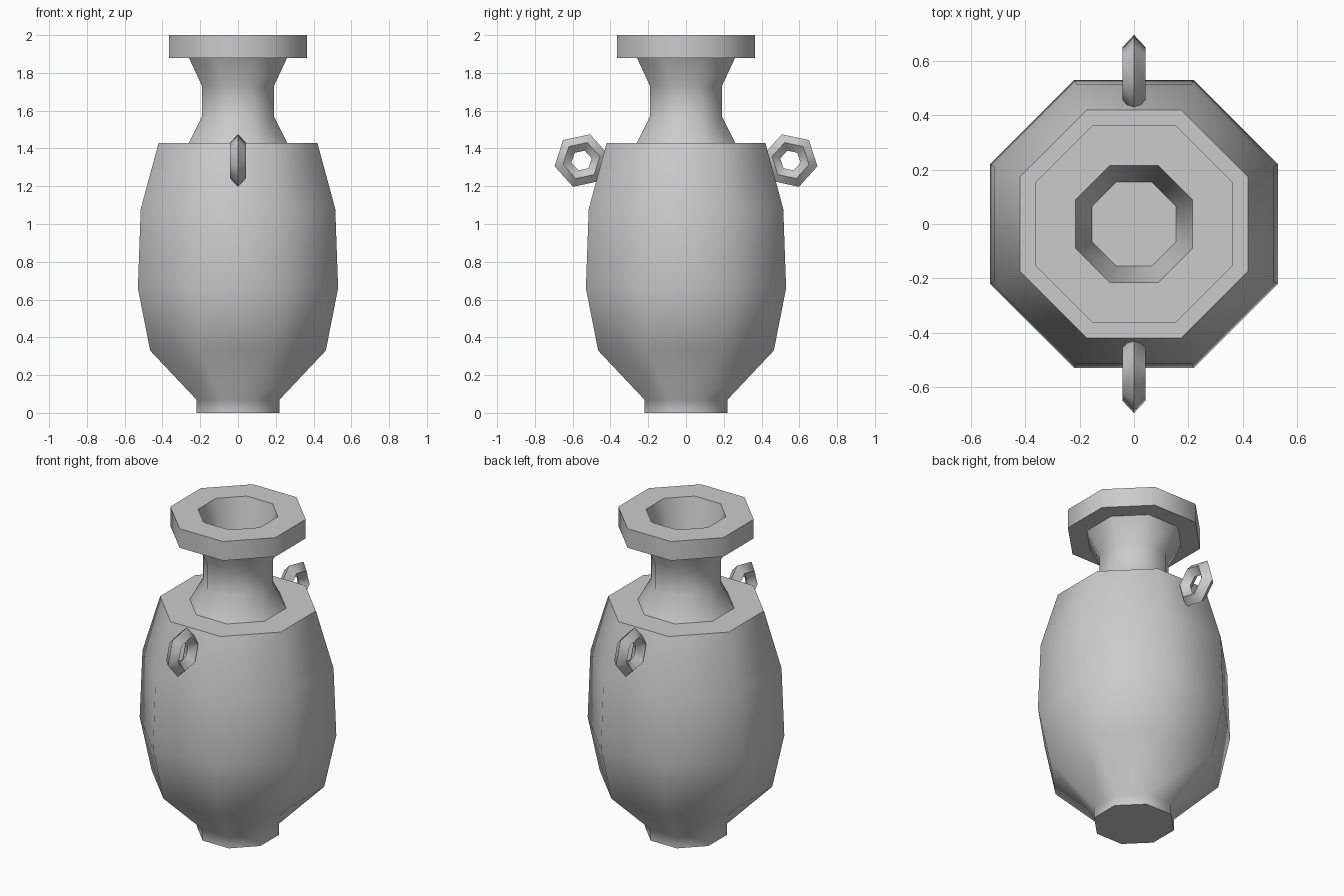
import bpy
import bmesh
from math import cos, sin, radians, pi

cube = bpy.data.objects.get("Cube")
if cube:
    bpy.data.objects.remove(cube, do_unlink=True)

clay = bpy.data.materials.new("grey_clay")
clay.use_nodes = True
clay.diffuse_color = (0.6, 0.6, 0.6, 1)
clay.node_tree.nodes["Principled BSDF"].inputs["Base Color"].default_value = (0.6, 0.6, 0.6, 1)


def bridge(bm, a, b):
    """Join two equal vertex loops with quads."""
    n = len(a)
    for i in range(n):
        j = (i + 1) % n
        bm.faces.new((a[i], a[j], b[j], b[i]))


def finish(bm, name):
    bmesh.ops.recalc_face_normals(bm, faces=bm.faces)
    mesh = bpy.data.meshes.new(name)
    bm.to_mesh(mesh)
    bm.free()
    mesh.materials.append(clay)
    obj = bpy.data.objects.new(name, mesh)
    bpy.context.collection.objects.link(obj)
    bpy.ops.object.select_all(action="DESELECT")
    obj.select_set(True)
    bpy.context.view_layer.objects.active = obj
    bpy.ops.object.shade_smooth_by_angle(angle=radians(50))
    return obj


def lathe(name, profile, sides=8):
    """Turn (half width across flats, height) points into a capped solid."""
    bm = bmesh.new()
    loops = []
    for flat, z in profile:
        r = flat / cos(pi / sides)
        angles = [(i + 0.5) * 2 * pi / sides for i in range(sides)]
        loops.append([bm.verts.new((r * cos(a), r * sin(a), z)) for a in angles])
    for a, b in zip(loops, loops[1:]):
        bridge(bm, a, b)
    bm.faces.new(loops[0])
    bm.faces.new(loops[-1])
    return finish(bm, name)


def ring_handle(name, side):
    """Six-sided ring with a diamond section, standing in the YZ plane."""
    bm = bmesh.new()
    section = [(0.146, 0), (0.1, 0.042), (0.055, 0), (0.1, -0.042)]
    loops = []
    for i in range(6):
        a = radians(60 * i - 12)
        loops.append([bm.verts.new((x, side * (0.553 + r * cos(a)), 1.336 + r * sin(a)))
                      for r, x in section])
    for i in range(6):
        bridge(bm, loops[i], loops[(i + 1) % 6])
    return finish(bm, name)


# Vase: foot, belly, shoulder, neck, rim, then the hollow mouth
lathe("vase", [
    (0.22, 0), (0.22, 0.07), (0.465, 0.33), (0.53, 0.66), (0.515, 1.08), (0.42, 1.43),
    (0.26, 1.43), (0.19, 1.57), (0.19, 1.73), (0.26, 1.88),
    (0.365, 1.88), (0.365, 2.0), (0.215, 2.0), (0.155, 1.7),
])

# Ring handles on the front and back shoulders
for name, side in (("front_ring", -1), ("back_ring", 1)):
    ring_handle(name, side)
